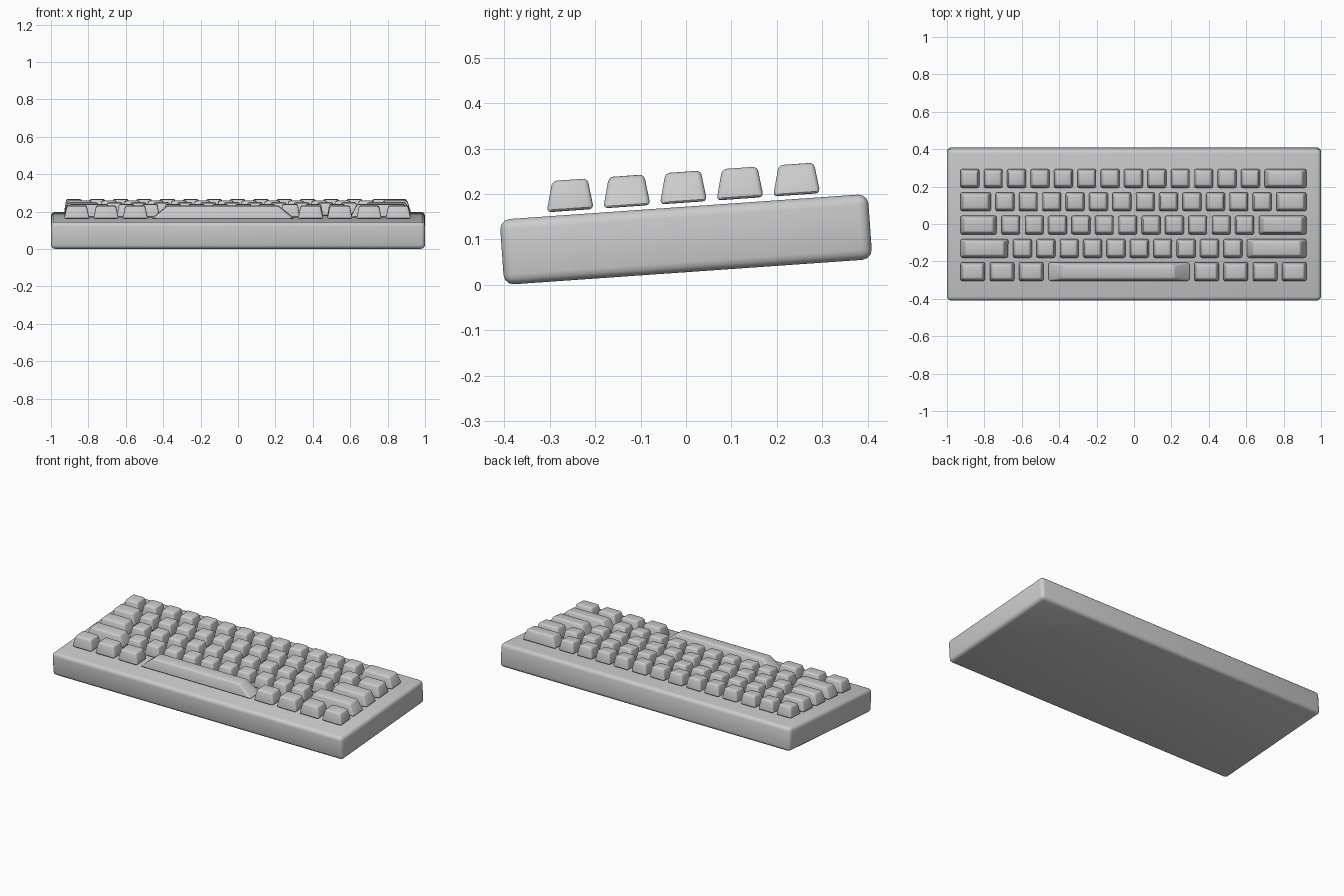
import bpy, bmesh
from math import radians, sin, cos
from mathutils import Matrix

cube = bpy.data.objects.get("Cube")
if cube:
    bpy.data.objects.remove(cube, do_unlink=True)

UNIT, GAP = 0.125, 0.021          # key pitch and spacing
LENGTH, DEPTH, THICK = 2.0, 0.813, 0.144
KEY_H = 0.068
TILT = Matrix.Translation((0, 0, 0.1)) @ Matrix.Rotation(radians(4), 4, 'X')

grey = bpy.data.materials.new("light_grey")
grey.use_nodes = True
colour = (0.6, 0.6, 0.6, 1)
grey.diffuse_color = colour
grey.node_tree.nodes["Principled BSDF"].inputs["Base Color"].default_value = colour


def tapered_block(name, size, loc, taper=(1, 1), lean=0, bevel=0.01, segments=3):
    """Rounded box, centred on loc, with its top face scaled and shifted back."""
    bm = bmesh.new()
    bmesh.ops.create_cube(bm, size=1)
    for v in bm.verts:
        top = v.co.z > 0
        v.co.x *= size[0] * (taper[0] if top else 1)
        v.co.y *= size[1] * (taper[1] if top else 1)
        v.co.z *= size[2]
        if top:
            v.co.y += lean
    bmesh.ops.bevel(bm, geom=bm.edges[:], offset=bevel, segments=segments,
                    profile=0.5, affect='EDGES', clamp_overlap=True)
    mesh = bpy.data.meshes.new(name)
    bm.to_mesh(mesh)
    bm.free()
    mesh.materials.append(grey)
    obj = bpy.data.objects.new(name, mesh)
    bpy.context.collection.objects.link(obj)
    obj.matrix_world = TILT @ Matrix.Translation(loc)
    bpy.ops.object.select_all(action='DESELECT')
    obj.select_set(True)
    bpy.context.view_layer.objects.active = obj
    bpy.ops.object.shade_smooth_by_angle(angle=radians(35))
    return obj


# Tilted case
tapered_block("case", (LENGTH, DEPTH, THICK), (0, 0, 0), bevel=0.022)

# Key rows from back to front, as widths in key units
rows = {
    "number": [1] * 13 + [2],
    "upper": [1.5] + [1] * 12 + [1.5],
    "home": [1.75] + [1] * 11 + [2.25],
    "lower": [2.25] + [1] * 10 + [2.75],
    "bottom": [1.25] * 3 + [6.25] + [1.25] * 4,
}
key_z = THICK / 2 + 0.009 + KEY_H / 2
for r, (row, widths) in enumerate(rows.items()):
    x = -sum(widths) * UNIT / 2 - 0.0025
    for i, w in enumerate(widths):
        name = "space_bar" if w > 5 else f"{row}_row_key_{i + 1}"
        tapered_block(name, (w * UNIT - GAP, UNIT - GAP, KEY_H),
                      (x + w * UNIT / 2, (2 - r) * UNIT, key_z),
                      taper=(0.78, 0.75), lean=0.004, bevel=0.01)
        x += w * UNIT
